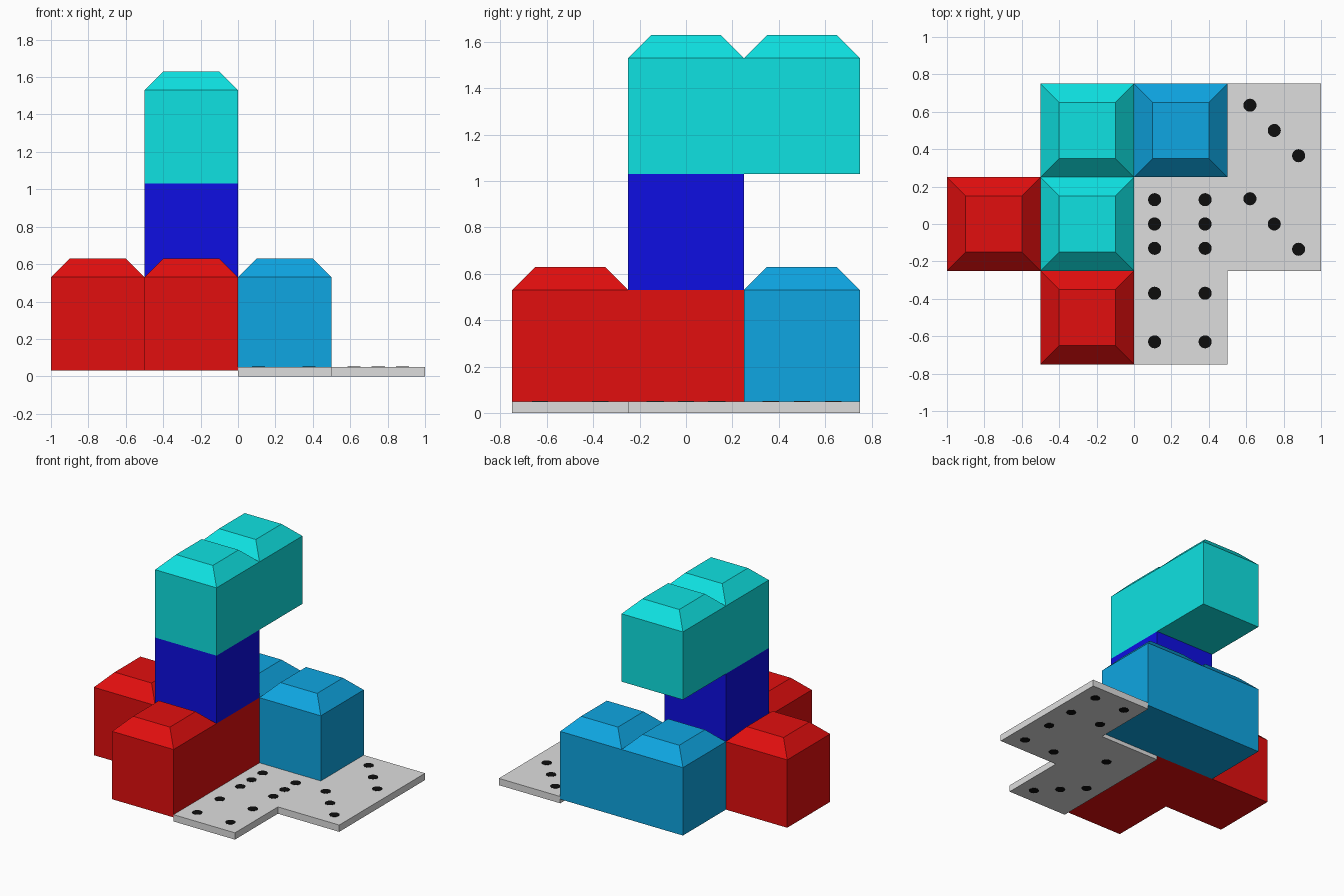
import bpy, bmesh
from mathutils import Matrix

if "Cube" in bpy.data.objects:
    bpy.data.objects.remove(bpy.data.objects["Cube"])

C = 0.5       # cell size
BEVEL = 0.1   # inset and height of the chamfered stud on each cell


def material(name, rgb):
    m = bpy.data.materials.new(name)
    m.diffuse_color = (*rgb, 1)
    m.use_nodes = True
    m.node_tree.nodes["Principled BSDF"].inputs["Base Color"].default_value = m.diffuse_color
    return m


RED = material("red", (0.76, 0.0045, 0.0045))
BLUE = material("deep blue", (0.0045, 0.0045, 0.76))
SKY = material("sky blue", (0.0045, 0.38, 0.76))
TEAL = material("turquoise", (0.0045, 0.76, 0.76))
GREY = material("light grey", (0.73, 0.73, 0.73))
BLACK = material("black", (0.004, 0.004, 0.004))


def finish(name, bm, mat):
    bmesh.ops.remove_doubles(bm, verts=bm.verts, dist=1e-4)
    bmesh.ops.recalc_face_normals(bm, faces=bm.faces)
    me = bpy.data.meshes.new(name)
    bm.to_mesh(me)
    bm.free()
    me.materials.append(mat)
    ob = bpy.data.objects.new(name, me)
    bpy.context.collection.objects.link(ob)
    return ob


def block(name, cells, z, mat):
    """Joined square cells (by lower-left corner), each topped by a frustum."""
    bm = bmesh.new()

    def ring(x, y, h, inset=0.0):
        a, b = inset, C - inset
        return [(x + u, y + v, h) for u, v in ((a, a), (b, a), (b, b), (a, b))]

    def face(pts):
        bm.faces.new([bm.verts.new(p) for p in pts])

    for x, y in cells:
        low, mid = ring(x, y, z), ring(x, y, z + C)
        top = ring(x, y, z + C + BEVEL, BEVEL)
        face(low[::-1])
        face(top)
        for i, (dx, dy) in enumerate(((0, -C), (C, 0), (0, C), (-C, 0))):
            j = (i + 1) % 4
            face((mid[i], mid[j], top[j], top[i]))
            if (x + dx, y + dy) not in cells:   # outer walls only
                face((low[i], low[j], mid[j], mid[i]))
    return finish(name, bm, mat)


def plate(name, x, y):
    bm = bmesh.new()
    bmesh.ops.create_cube(bm, size=1, matrix=Matrix.Translation((x + 0.25, y + 0.5, 0.025))
                          @ Matrix.Diagonal((0.5, 1.0, 0.05, 1)))
    return finish(name, bm, GREY)


def dots(name, points, z):
    bm = bmesh.new()
    for x, y in points:
        bmesh.ops.create_cone(bm, cap_ends=True, segments=20, radius1=0.035, radius2=0.035,
                              depth=0.003, matrix=Matrix.Translation((x, y, z)))
    return finish(name, bm, BLACK)


# Studded blocks
block("corner_block", [(-1.0, -0.25), (-0.5, -0.25), (-0.5, -0.75)], 0.03, RED)
block("back_block", [(-0.5, 0.25), (0.0, 0.25)], 0.03, SKY)
block("middle_block", [(-0.5, -0.25)], 0.53, BLUE)
block("top_block", [(-0.5, -0.25), (-0.5, 0.25)], 1.03, TEAL)

# Spotted flat plates
plate("front_plate", 0.0, -0.75)
plate("side_plate", 0.5, -0.25)

# Dots on the upper faces
dots("front_plate_top_dots",
     [(x, y) for x in (0.11, 0.38) for y in (0.13, 0.0, -0.13, -0.37, -0.63)], 0.05)
dots("side_plate_top_dots",
     [(0.75 + k * 0.13, yc - k * 0.135) for yc in (0.5, 0.0) for k in (-1, 0, 1)], 0.05)

# Dots on the undersides
dots("front_plate_bottom_dots", [(0.25, 0.0), (0.12, -0.37), (0.25, -0.5), (0.38, -0.63)], 0.0)
dots("side_plate_bottom_dots",
     [(0.88, y) for y in (0.63, 0.37, 0.13, -0.13)]
     + [(0.62, y) for y in (0.63, 0.37, -0.13)], 0.0)
